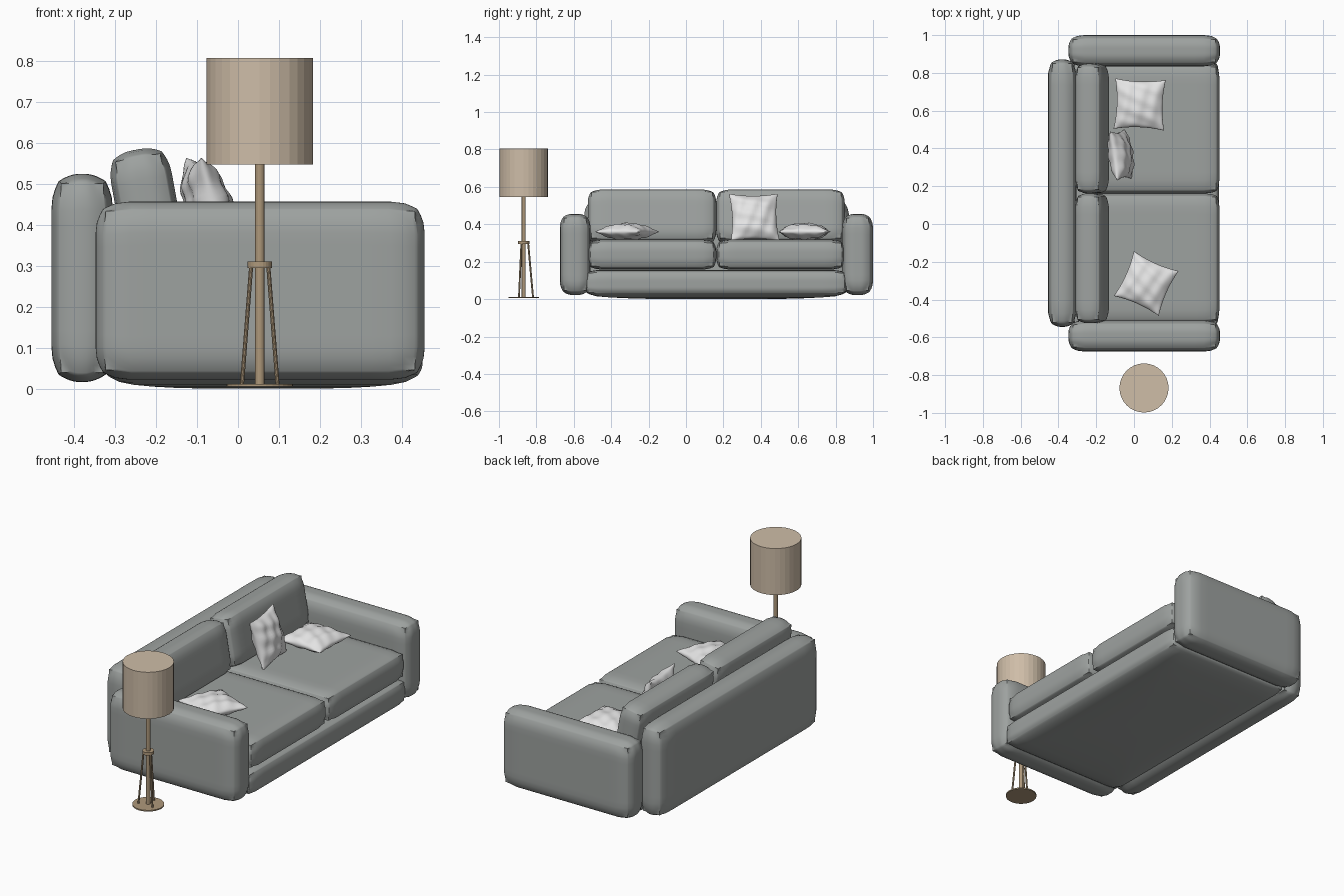
import bpy, bmesh, math
from mathutils import Vector, Matrix

if "Cube" in bpy.data.objects:
    bpy.data.objects.remove(bpy.data.objects["Cube"])


def material(name, rgb):
    m = bpy.data.materials.new(name)
    m.diffuse_color = (*rgb, 1)
    m.use_nodes = True
    m.node_tree.nodes["Principled BSDF"].inputs["Base Color"].default_value = m.diffuse_color
    return m


GREY = material("grey upholstery", (0.34, 0.36, 0.35))
WHITE = material("white pillow fabric", (0.78, 0.78, 0.78))
BEIGE = material("beige shade", (0.62, 0.51, 0.39))
WOOD = material("lamp wood", (0.43, 0.32, 0.20))


def finish(bm, name, mat, smooth=None):
    me = bpy.data.meshes.new(name)
    bmesh.ops.recalc_face_normals(bm, faces=bm.faces)
    bm.to_mesh(me)
    bm.free()
    me.materials.append(mat)
    ob = bpy.data.objects.new(name, me)
    bpy.context.collection.objects.link(ob)
    if smooth:
        bpy.ops.object.select_all(action='DESELECT')
        ob.select_set(True)
        bpy.context.view_layer.objects.active = ob
        bpy.ops.object.shade_smooth_by_angle(angle=math.radians(smooth))
    return ob


def padded_box(name, lo, hi, pinch=0.02, reach=0.06, tilt=0.0, belly=0.0):
    """Upholstered block: faces fall away softly near every edge."""
    lo, hi = Vector(lo), Vector(hi)
    mid, h = (lo + hi) / 2, (hi - lo) / 2
    bm = bmesh.new()
    bmesh.ops.create_cube(bm, size=2)
    bmesh.ops.subdivide_edges(bm, edges=bm.edges[:], cuts=15, use_grid_fill=True)
    for v in bm.verts:
        c = [math.sin(a * math.pi / 2) for a in v.co]
        fall = [max(0, 1 - h[i] * (1 - abs(c[i])) / min(reach, h[i])) ** 2 for i in range(3)]
        p = Vector()
        for i in range(3):
            drop = pinch * min(1.3, sum(fall) - fall[i])
            p[i] = c[i] * (h[i] - drop)
        if c[2] < 0:
            p.z -= c[2] * belly * max(abs(c[0]), abs(c[1])) ** 4
        v.co = p
    bm.transform(Matrix.Translation(mid) @ Matrix.Rotation(tilt, 4, 'Y'))
    return finish(bm, name, GREY, 40)


def pillow(name, centre, half, thick, rot, phase):
    """Throw pillow: two bulging sheets with drawn-in sides and pointed corners."""
    bm = bmesh.new()
    n = 28
    for side in (1, -1):
        rows = []
        for i in range(n + 1):
            row = []
            for j in range(n + 1):
                u = math.sin((2 * i / n - 1) * math.pi / 2)
                w = math.sin((2 * j / n - 1) * math.pi / 2)
                dome = (max(0, 1 - u * u) * max(0, 1 - w * w)) ** 0.5
                crease = 0.09 * math.sin(7 * u + 4 * w + phase) * math.sin(6 * w - 3 * u + phase)
                row.append(bm.verts.new((half * u * (1 - 0.10 * (1 - w * w)),
                                         half * w * (1 - 0.10 * (1 - u * u)),
                                         side * thick * dome * (1 + crease * (1 + abs(u) + abs(w))))))
            rows.append(row)
        for i in range(n):
            for j in range(n):
                bm.faces.new((rows[i][j], rows[i + 1][j], rows[i + 1][j + 1], rows[i][j + 1]))
    bmesh.ops.remove_doubles(bm, verts=bm.verts, dist=1e-5)
    bm.transform(Matrix.Translation(centre) @ rot)
    return finish(bm, name, WHITE, 60)


def rod(name, a, b, r, mat, sides=16):
    a, b = Vector(a), Vector(b)
    d = b - a
    bm = bmesh.new()
    bmesh.ops.create_cone(bm, cap_ends=True, segments=sides, radius1=r, radius2=r, depth=d.length)
    bm.transform(Matrix.Translation((a + b) / 2) @ d.to_track_quat('Z', 'Y').to_matrix().to_4x4())
    return finish(bm, name, mat)


# Sofa frame
padded_box("sofa_base", (-0.33, -0.54, 0.0), (0.45, 0.86, 0.155), 0.012, 0.05, belly=0.02)
padded_box("sofa_back", (-0.455, -0.545, 0.016), (-0.305, 0.872, 0.524), 0.018, 0.07)
for label, y in (("near", -0.675), ("far", 0.835)):
    padded_box(label + "_arm", (-0.347, y, 0.022), (0.455, y + 0.165, 0.456), 0.018, 0.06)

# Seat and back cushions
for label, y in (("near", -0.525), ("far", 0.162)):
    padded_box(label + "_seat_cushion", (-0.31, y, 0.158), (0.452, y + 0.687, 0.318), 0.014, 0.06)
    padded_box(label + "_back_cushion", (-0.297, y, 0.295), (-0.147, y + 0.687, 0.585),
               0.015, 0.06, tilt=-0.18)

# Throw pillows
R = Matrix.Rotation
pillow("far_flat_pillow", (0.03, 0.633, 0.36), 0.134, 0.045,
       R(math.radians(-2), 4, 'Z'), 0.4)
pillow("near_flat_pillow", (0.065, -0.315, 0.36), 0.13, 0.045,
       R(math.radians(-24), 4, 'Z'), 1.7)
pillow("leaning_pillow", (-0.07, 0.365, 0.437), 0.132, 0.055,
       R(math.radians(8), 4, 'Z') @ R(math.radians(73), 4, 'Y'), 2.9)

# Floor lamp
LX, LY = 0.053, -0.868
rod("lamp_foot", (LX, LY, 0.005), (LX, LY, 0.012), 0.081, WOOD, 32)
rod("lamp_pole", (LX, LY, 0.01), (LX, LY, 0.56), 0.011, WOOD)
rod("lamp_collar", (LX, LY, 0.294), (LX, LY, 0.31), 0.03, WOOD, 24)
for k in range(3):
    a = math.radians(90 + 120 * k)
    ca, sa = math.cos(a), math.sin(a)
    rod(f"lamp_leg_{k + 1}", (LX + 0.05 * ca, LY + 0.05 * sa, 0.01),
        (LX + 0.024 * ca, LY + 0.024 * sa, 0.3), 0.005, WOOD, 10)
rod("lamp_shade", (LX, LY, 0.546), (LX, LY, 0.806), 0.13, BEIGE, 32)
